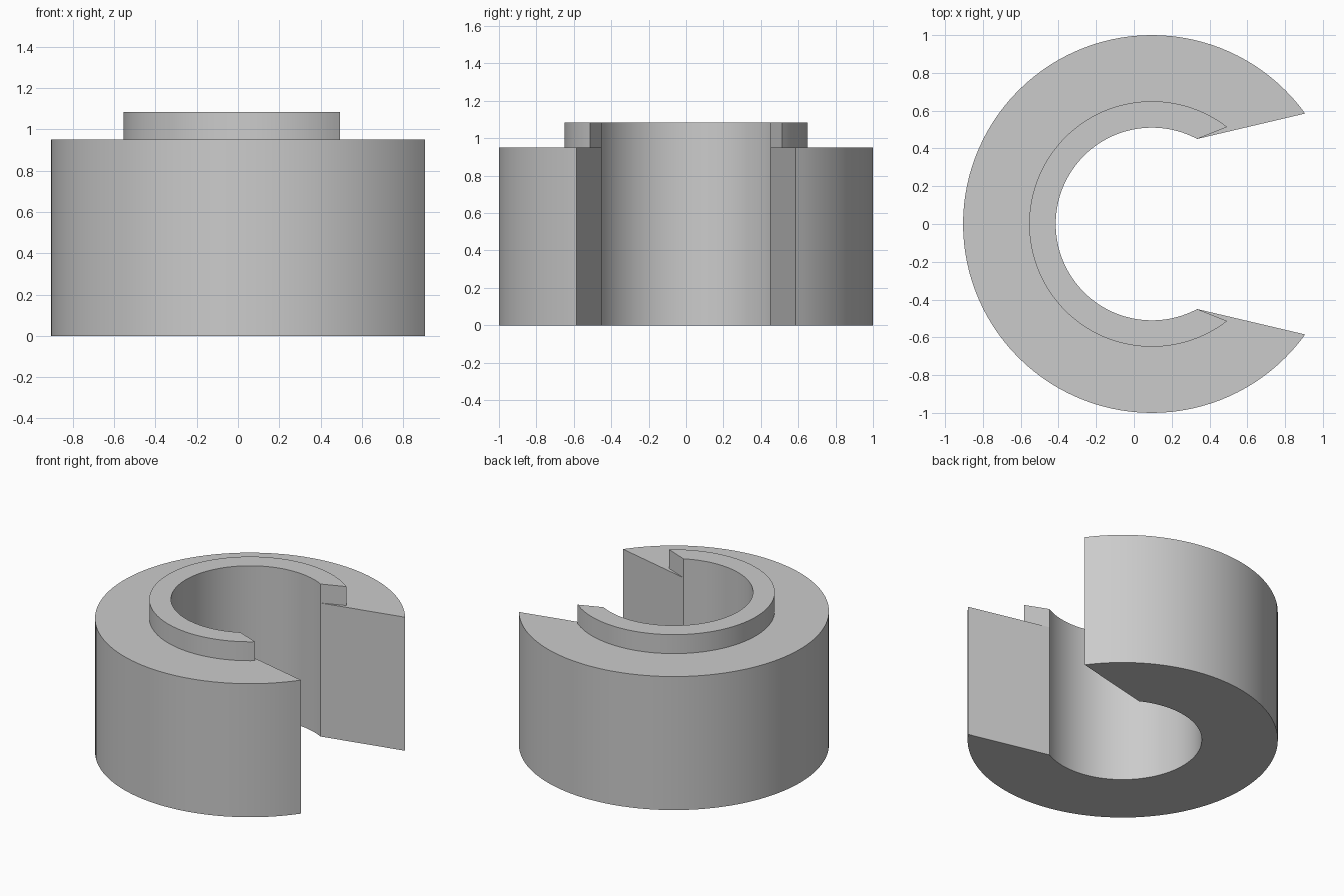
import bpy, bmesh, math

cube = bpy.data.objects.get("Cube")
if cube:
    bpy.data.objects.remove(cube, do_unlink=True)

# Ring dimensions: (radius, half angle of the opening in degrees)
OUTER, LIP, BORE = (1.0, 35.8), (0.65, 52.2), (0.51, 62.0)
CENTRE_X = 0.095
BODY_TOP, LIP_TOP = 0.95, 1.085
SEGMENTS = 96

# Cross-section of the collar, from the outer foot round to the bore foot
section = [(OUTER, 0), (OUTER, BODY_TOP), (LIP, BODY_TOP), (LIP, LIP_TOP),
           (BORE, LIP_TOP), (BORE, BODY_TOP), (BORE, 0)]


def section_point(ring, z, t):
    radius, opening = ring
    angle = math.radians(opening + t * (360 - 2 * opening))
    return (CENTRE_X + radius * math.cos(angle), radius * math.sin(angle), z)


# Sweep the section round the ring
bm = bmesh.new()
stations = [[bm.verts.new(section_point(ring, z, i / SEGMENTS)) for ring, z in section]
            for i in range(SEGMENTS + 1)]
for a, b in zip(stations, stations[1:]):
    for j in range(len(section)):
        k = (j + 1) % len(section)
        bm.faces.new((a[j], a[k], b[k], b[j]))

# Close both ends: slanted body cut, small ledge, lip end
for end in (stations[0], stations[-1]):
    for corners in ((0, 1, 5, 6), (1, 2, 5), (2, 3, 4, 5)):
        bm.faces.new([end[c] for c in corners])
bmesh.ops.recalc_face_normals(bm, faces=bm.faces[:])

mesh = bpy.data.meshes.new("split_collar")
bm.to_mesh(mesh)
bm.free()
collar = bpy.data.objects.new("split_collar", mesh)
bpy.context.collection.objects.link(collar)

# Plain grey material
grey = bpy.data.materials.new("plain_grey")
grey.use_nodes = True
colour = (0.6, 0.6, 0.6, 1)
grey.diffuse_color = colour
grey.node_tree.nodes["Principled BSDF"].inputs["Base Color"].default_value = colour
mesh.materials.append(grey)

# Smooth round walls with sharp rims
bpy.ops.object.select_all(action="DESELECT")
collar.select_set(True)
bpy.context.view_layer.objects.active = collar
bpy.ops.object.shade_smooth_by_angle(angle=math.radians(30))
